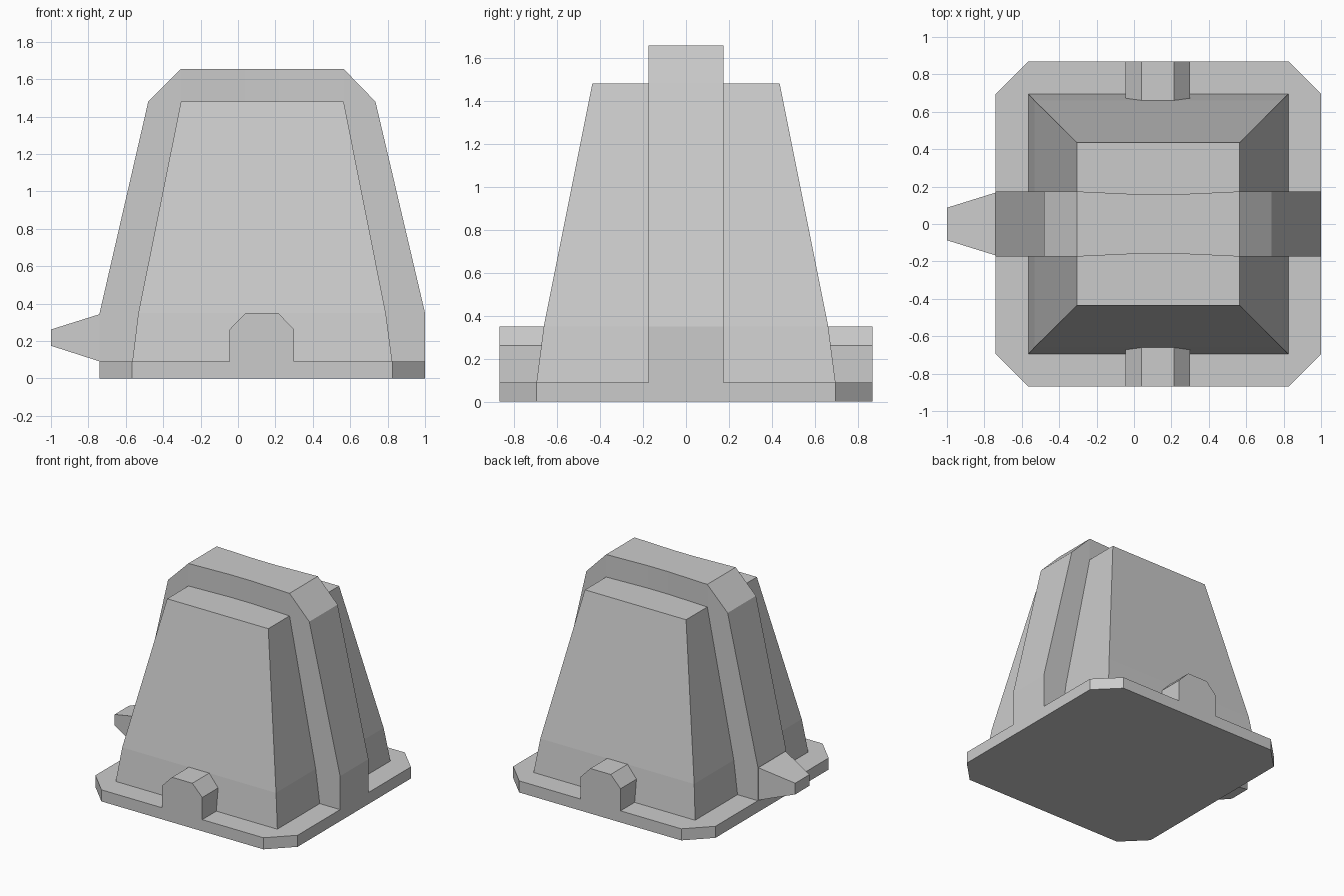
import bpy

if "Cube" in bpy.data.objects:
    bpy.data.objects.remove(bpy.data.objects["Cube"])


def make_object(name, verts, faces):
    mesh = bpy.data.meshes.new(name)
    mesh.from_pydata(verts, [], faces)
    mesh.update()
    obj = bpy.data.objects.new(name, mesh)
    bpy.context.collection.objects.link(obj)
    return obj


def loft(name, rings, caps=None):
    """Join equal-sized rings with quads; cap both ends, optionally in pieces."""
    n = len(rings[0])
    verts = [v for ring in rings for v in ring]
    faces = []
    for r in range(len(rings) - 1):
        a, b = r * n, (r + 1) * n
        for i in range(n):
            j = (i + 1) % n
            faces.append((a + i, a + j, b + j, b + i))
    end = (len(rings) - 1) * n
    for cap in caps or [tuple(range(n))]:
        faces.append(tuple(reversed(cap)))
        faces.append(tuple(end + i for i in cap))
    return make_object(name, verts, faces)


def rect(x0, x1, y, z):
    return [(x0, -y, z), (x1, -y, z), (x1, y, z), (x0, y, z)]


# Base plate with clipped corners
X0, X1, Y, C = -0.74, 1.0, 0.868, 0.173
plate = [(X0 + C, -Y), (X1 - C, -Y), (X1, -Y + C), (X1, Y - C),
         (X1 - C, Y), (X0 + C, Y), (X0, Y - C), (X0, -Y + C)]
loft("base_plate", [[(x, y, z) for x, y in plate] for z in (0, 0.09)])

# Tapered body with a slight bend near the bottom
loft("tapered_body", [rect(-0.565, 0.825, 0.695, 0.09),
                      rect(-0.533, 0.79, 0.661, 0.35),
                      rect(-0.305, 0.565, 0.435, 1.48)])

# Central band over the body, its sides pinched slightly toward the middle
W, M = 0.174, 0.158
band = [(X0, 0, W), (-0.305, 0, W), (0.04, 0, M), (0.22, 0, M), (0.565, 0, W), (X1, 0, W),
        (X1, 0.35, W), (0.735, 1.48, W), (0.565, 1.655, W), (0.22, 1.655, M),
        (0.04, 1.655, M), (-0.305, 1.655, W), (-0.48, 1.48, W), (X0, 0.35, W)]
band_sides = [(0, 1, 11, 12, 13), (1, 2, 10, 11), (2, 3, 9, 10),
              (3, 4, 8, 9), (4, 5, 6, 7, 8)]
loft("central_band", [[(x, s * h, z) for x, z, h in band] for s in (1, -1)], band_sides)

# Tapered spout on the left
loft("side_spout", [[(x, -h, z0), (x, h, z0), (x, h, z1), (x, -h, z1)]
                    for x, h, z0, z1 in ((-1.0, 0.087, 0.175, 0.262),
                                         (X0 + 0.02, W, 0.085, 0.35))])

# Clipped lugs on the front and back edges
lug = [(-0.045, 0), (0.3, 0), (0.3, 0.262), (0.215, 0.35), (0.04, 0.35), (-0.045, 0.262)]
for name, s in (("front_lug", -1), ("back_lug", 1)):
    loft(name, [[(x, s * y, z) for x, z in lug] for y in (Y, 0.62)])

# Consistent outward normals
import bmesh
for obj in bpy.data.objects:
    bm = bmesh.new()
    bm.from_mesh(obj.data)
    bmesh.ops.recalc_face_normals(bm, faces=bm.faces)
    bm.to_mesh(obj.data)
    bm.free()
